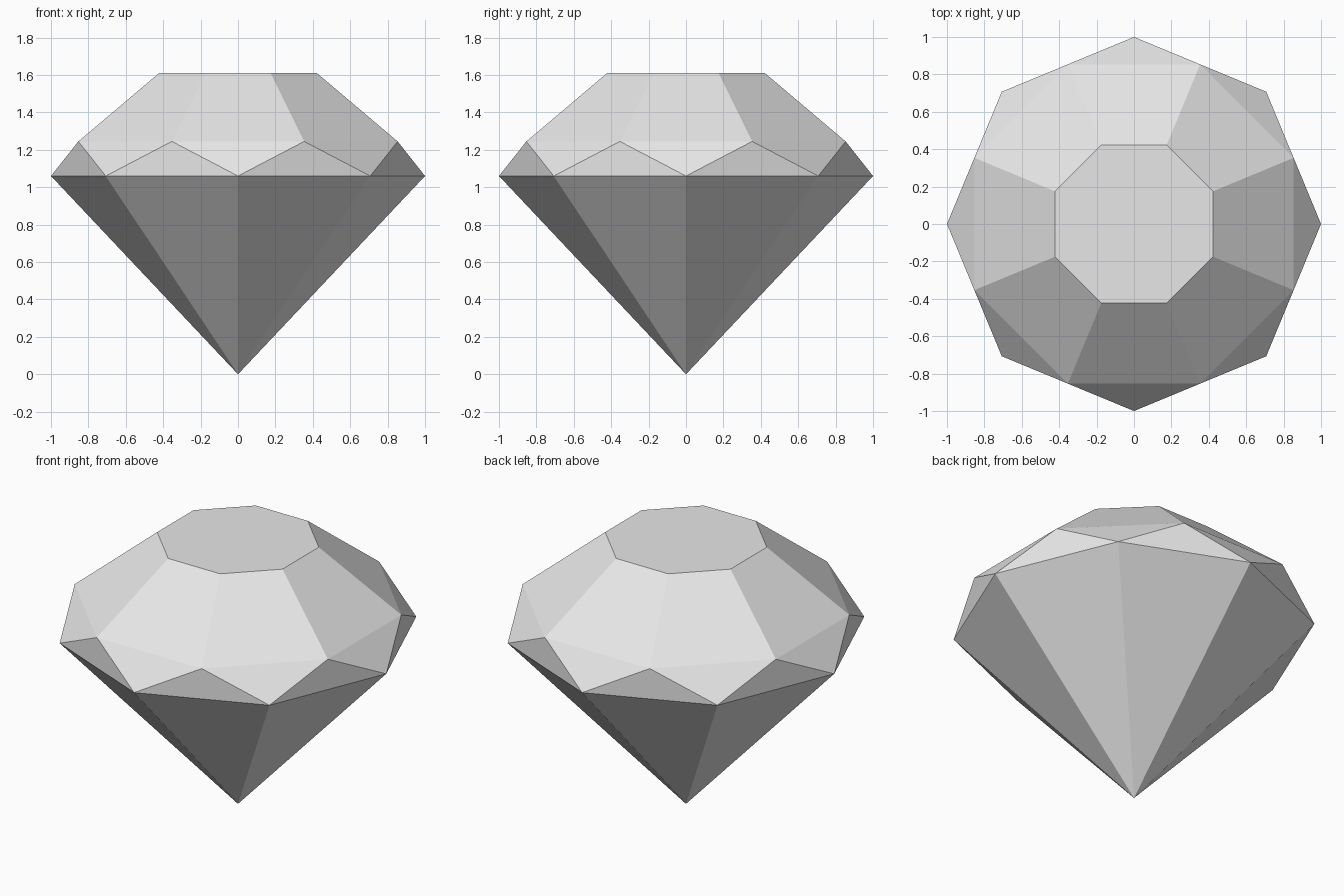
import bpy, bmesh
from math import cos, sin, tau

cube = bpy.data.objects.get("Cube")
if cube:
    bpy.data.objects.remove(cube, do_unlink=True)

SIDES = 8
STEP = tau / SIDES

grey = bpy.data.materials.new("light_grey")
grey.use_nodes = True
grey.diffuse_color = (0.8, 0.8, 0.8, 1)
grey.node_tree.nodes["Principled BSDF"].inputs["Base Color"].default_value = (0.8, 0.8, 0.8, 1)

bm = bmesh.new()


def ring(radius, z, turn=0.0):
    """Eight points around the axis, turned by a fraction of a side."""
    return [bm.verts.new((radius * cos((i + turn) * STEP),
                          radius * sin((i + turn) * STEP), z))
            for i in range(SIDES)]


# Levels of the cut stone, from the tip up
tip = bm.verts.new((0, 0, 0))
girdle = ring(1.0, 1.06)
crown = ring(cos(STEP / 2), 1.245, 0.5)
table = ring(0.457, 1.61, 0.5)

for i in range(SIDES):
    j = (i + 1) % SIDES
    bm.faces.new((tip, girdle[j], girdle[i]))                   # pavilion facet
    bm.faces.new((girdle[i], girdle[j], crown[i]))              # upright girdle facet
    bm.faces.new((crown[i], girdle[j], crown[j]))               # star facet
    bm.faces.new((crown[i], crown[j], table[j], table[i]))      # main crown facet
bm.faces.new(table)                                             # flat top
bmesh.ops.recalc_face_normals(bm, faces=bm.faces)

mesh = bpy.data.meshes.new("cut_gem")
bm.to_mesh(mesh)
bm.free()
mesh.materials.append(grey)
gem = bpy.data.objects.new("cut_gem", mesh)
bpy.context.collection.objects.link(gem)
